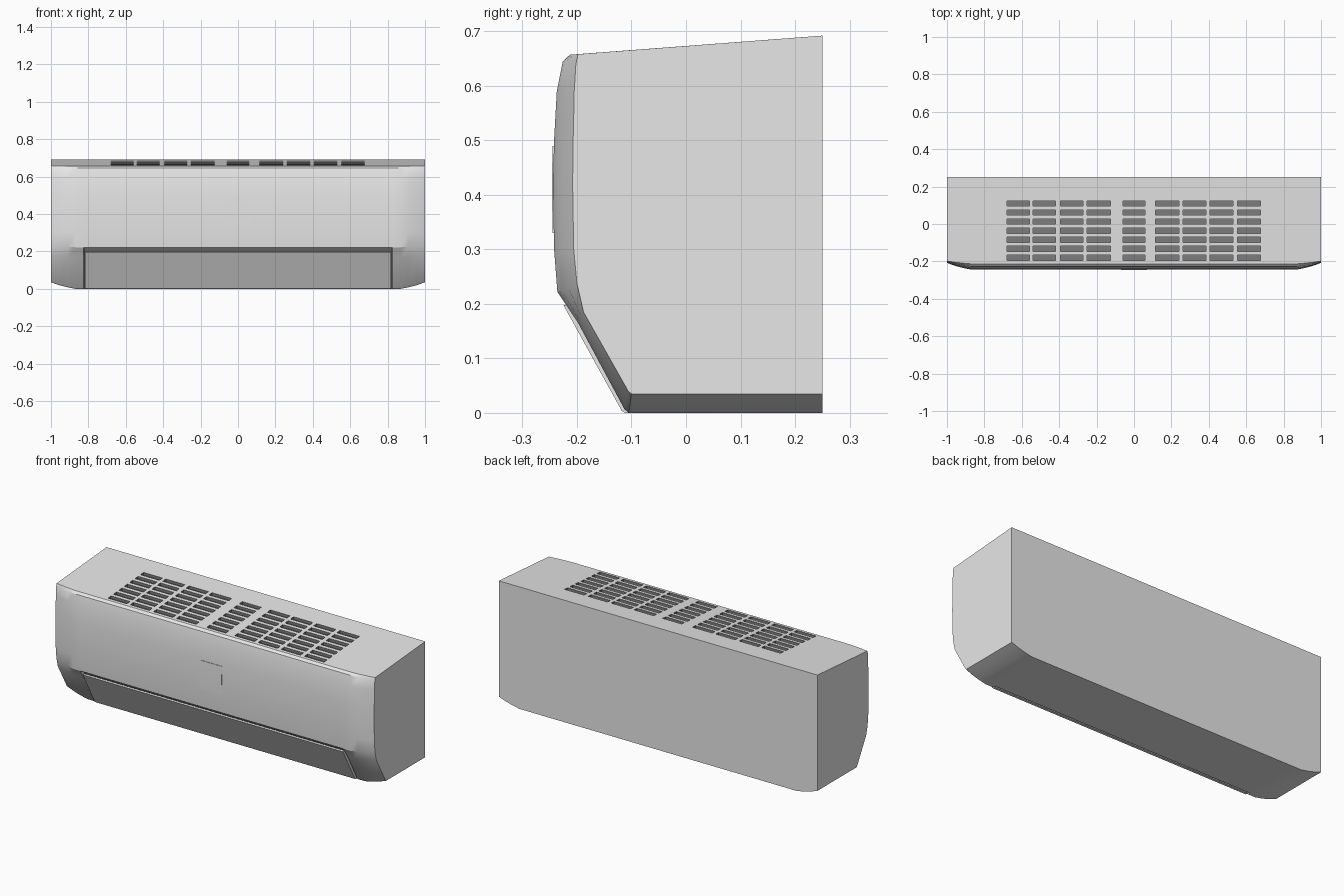
import bpy, bmesh
from mathutils import Matrix

cube = bpy.data.objects.get("Cube")
if cube:
    bpy.data.objects.remove(cube)


def material(name, value):
    m = bpy.data.materials.new(name)
    m.use_nodes = True
    col = (value, value, value, 1)
    m.diffuse_color = col
    m.node_tree.nodes["Principled BSDF"].inputs["Base Color"].default_value = col
    return m


WHITE = material("white plastic", 0.8)
DARK = material("dark grey vent", 0.2)


def finish(bm, name):
    bmesh.ops.recalc_face_normals(bm, faces=bm.faces[:])
    mesh = bpy.data.meshes.new(name)
    bm.to_mesh(mesh)
    bm.free()
    ob = bpy.data.objects.new(name, mesh)
    bpy.context.collection.objects.link(ob)
    mesh.materials.append(WHITE)
    mesh.materials.append(DARK)
    return ob


def smooth(ob):
    bpy.ops.object.select_all(action='DESELECT')
    ob.select_set(True)
    bpy.context.view_layer.objects.active = ob
    bpy.ops.object.shade_smooth_by_angle(angle=0.45)


def loft(stations, name, dark_strip=None):
    """Skin closed (y, z) sections placed along x."""
    bm = bmesh.new()
    rings = [[bm.verts.new((x, y, z)) for y, z in sec] for x, sec in stations]
    n = len(rings[0])
    for i, (a, b) in enumerate(zip(rings, rings[1:])):
        for j in range(n):
            k = (j + 1) % n
            f = bm.faces.new((a[j], a[k], b[k], b[j]))
            middle = abs(stations[i][0] + stations[i + 1][0]) < 0.01
            f.material_index = int(j == dark_strip and middle)
    bm.faces.new(rings[0])
    bm.faces.new(rings[-1])
    return finish(bm, name)


# Body sections: back and bottom, lower front, then front panel and top
front = [(-0.236, 0.222), (-0.242, 0.3), (-0.244, 0.42), (-0.242, 0.5),
         (-0.237, 0.59), (-0.226, 0.645), (-0.213, 0.657), (0.25, 0.692)]
recess = [(0.25, 0), (-0.09, 0), (-0.097, 0.008), (-0.207, 0.205)] + front
block = [(0.25, 0), (-0.105, 0), (-0.113, 0.007), (-0.198, 0.165)] + front
end = [(0.25, 0.035), (-0.1, 0.035), (-0.106, 0.04), (-0.188, 0.185),
       (-0.2, 0.237), (-0.206, 0.3), (-0.208, 0.42), (-0.207, 0.5),
       (-0.205, 0.59), (-0.202, 0.64), (-0.198, 0.658), (0.25, 0.692)]


def blend(t):
    return [(a[0] + (b[0] - a[0]) * t, a[1] + (b[1] - a[1]) * t)
            for a, b in zip(block, end)]


half = [(0.822, recess), (0.826, block)]
half += [(x, blend(t)) for x, t in ((0.87, 0), (0.91, 0.22), (0.955, 0.55), (1, 1))]
body = loft([(-x, s) for x, s in reversed(half)] + half, "body", dark_strip=2)

# Vent slots sunk into the sloping top
columns = [(-0.62, 0.12), (-0.48, 0.12), (-0.333, 0.122), (-0.188, 0.124), (0, 0.12),
           (0.178, 0.124), (0.323, 0.122), (0.468, 0.122), (0.615, 0.124)]
bm = bmesh.new()
for cx, width in columns:
    for row in range(7):
        y = 0.11 - row * 0.0485
        z = 0.657 + (y + 0.213) * 0.0756
        bmesh.ops.create_cube(bm, size=1, matrix=Matrix.Translation((cx, y, z))
                              @ Matrix.Diagonal((width, 0.028, 0.03, 1)))
for f in bm.faces:
    f.material_index = 1
cutter = finish(bm, "slot_cutter")
cutter.hide_render = True
mod = body.modifiers.new("vent slots", 'BOOLEAN')
mod.operation = 'DIFFERENCE'
mod.solver = 'EXACT'
mod.object = cutter
bpy.context.view_layer.objects.active = body
bpy.ops.object.modifier_apply(modifier=mod.name)
bpy.data.objects.remove(cutter)
smooth(body)

# Air outlet flap, slightly short of its opening
flap = [(-0.225, 0.198), (-0.171, 0.1), (-0.118, 0.004), (-0.112, 0),
        (-0.098, 0), (-0.208, 0.198)]
smooth(loft([(-0.817, flap), (0.817, flap)], "outlet_flap"))

# Thin display window on the front panel
window = [(-0.2447, 0.33), (-0.2462, 0.42), (-0.2447, 0.49), (-0.24, 0.49), (-0.24, 0.33)]
smooth(loft([(-0.07, window), (0.07, window)], "display_window"))
